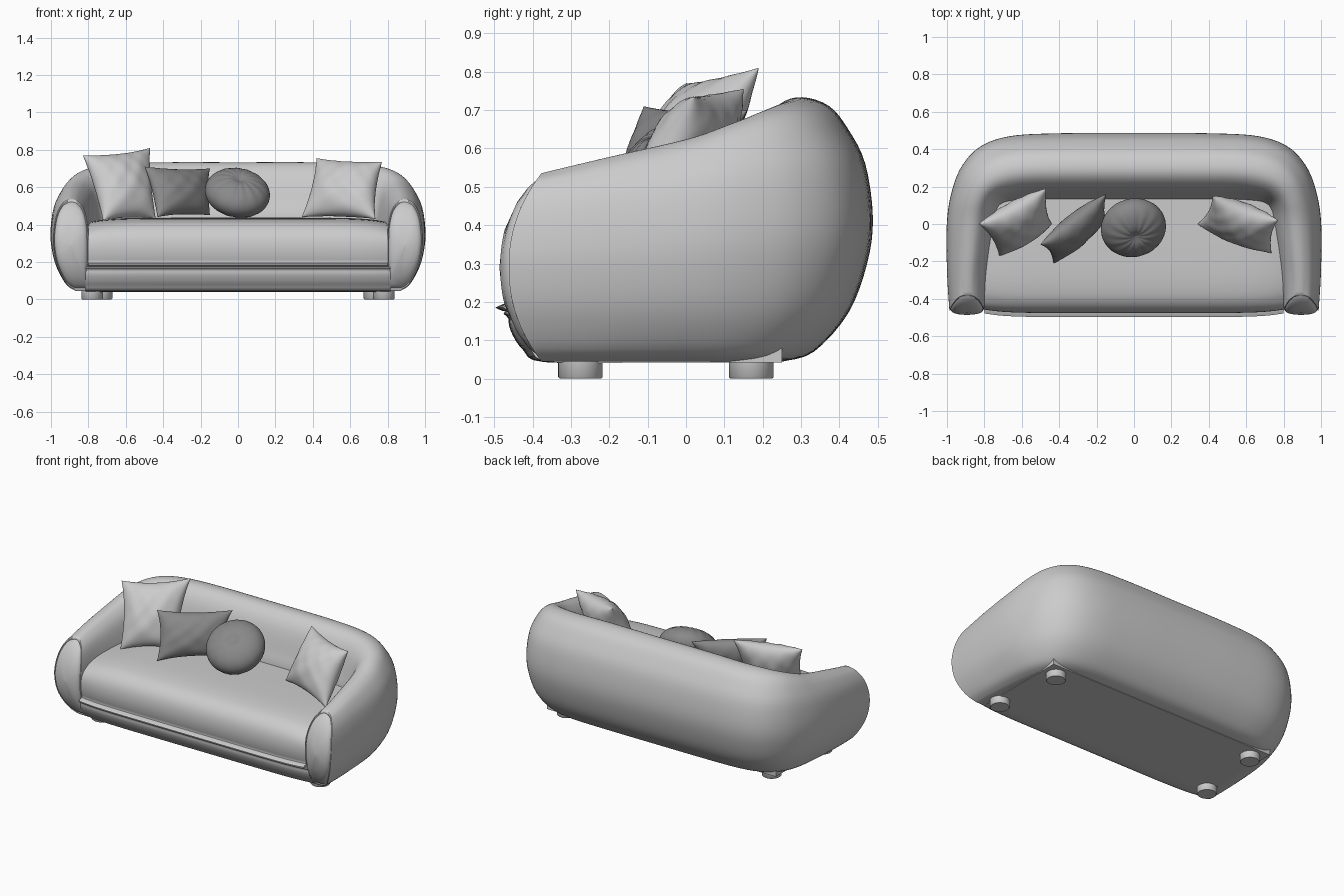
import bpy, bmesh, math
from mathutils import Vector

if "Cube" in bpy.data.objects:
    bpy.data.objects.remove(bpy.data.objects["Cube"])


def spline(pts, n):
    """Smooth open curve through tuples of numbers."""
    out = []
    for i in range(len(pts) - 1):
        a, b, c, d = (pts[max(i - 1, 0)], pts[i], pts[i + 1], pts[min(i + 2, len(pts) - 1)])
        for k in range(n):
            t = k / n
            out.append(tuple(0.5 * (2 * q + (r - p) * t + (2 * p - 5 * q + 4 * r - s) * t * t
                                    + (3 * q - p - 3 * r + s) * t ** 3)
                             for p, q, r, s in zip(a, b, c, d)))
    return out + [tuple(pts[-1])]


def skin(name, rows, loop=True, mat=None):
    """Surface through rows of points; open ends are capped, seams welded."""
    bm = bmesh.new()
    vs = [[bm.verts.new(p) for p in row] for row in rows]
    n = len(rows[0])
    for r0, r1 in zip(vs, vs[1:]):
        for j in range(n if loop else n - 1):
            k = (j + 1) % n
            bm.faces.new((r0[j], r0[k], r1[k], r1[j]))
    if loop:
        bm.faces.new(vs[0])
        bm.faces.new(vs[-1])
    bmesh.ops.remove_doubles(bm, verts=bm.verts[:], dist=1e-5)
    bmesh.ops.recalc_face_normals(bm, faces=bm.faces[:])
    me = bpy.data.meshes.new(name)
    bm.to_mesh(me)
    bm.free()
    ob = bpy.data.objects.new(name, me)
    bpy.context.collection.objects.link(ob)
    if mat:
        me.materials.append(mat)
    return ob


dark = bpy.data.materials.new("dark_fabric")
dark.diffuse_color = (0.25, 0.25, 0.25, 1)
dark.use_nodes = True
dark.node_tree.nodes["Principled BSDF"].inputs["Base Color"].default_value = dark.diffuse_color

# Wraparound back and arms: (distance in from outside, height) sections
arm = [(.12, .045), (.07, .08), (.02, .18), (0, .28), (0, .36), (.015, .45), (.045, .51),
       (.075, .53), (.1, .535), (.13, .525), (.165, .48), (.185, .4), (.19, .3), (.19, .045)]
back = [(.235, .045), (.155, .07), (.065, .17), (.015, .3), (0, .42), (.02, .56), (.065, .65),
        (.115, .71), (.185, .733), (.245, .715), (.295, .65), (.335, .52), (.36, .4), (.36, .045)]
arm = spline([(o / .19, z) for o, z in arm], 4)
back = spline([(o / .36, z) for o, z in back], 4)

# Plan stations: outer x, y, inner x, y, blend from arm to back
half = [(.985, -.44, .80, -.44, 0), (.998, -.25, .785, -.25, .18), (1, 0, .75, -.01, .44),
        (.975, .17, .73, .08, .66), (.92, .31, .69, .115, .82), (.82, .415, .62, .125, .92),
        (.66, .47, .52, .13, .97), (.4, .485, .35, .13, 1), (0, .487, 0, .13, 1)]
path = spline(half + [(-a, b, -c, d, w) for a, b, c, d, w in half[-2::-1]], 6)


def front_y(z):
    return -.462 + .085 * abs((z - .29) / .245) ** 2.2


rows = []
for ox, oy, ix, iy, w in path:
    row = []
    for (ua, za), (ub, zb) in zip(arm, back):
        u, z = ua + (ub - ua) * w, za + (zb - za) * w
        x, y = ox + (ix - ox) * u, oy + (iy - oy) * u
        k = max(0, -y / .44) ** 2
        row.append((x, y + (front_y(min(z, .535)) + .44) * k, z))
    rows.append(row)


def arm_cap(row):
    # puffed front panel of an arm, with a shallow seam around it
    cx = (min(p[0] for p in row) + max(p[0] for p in row)) / 2
    caps = []
    for f, b in [(.02, .024), (.4, .022), (.7, .016), (.85, .009), (.91, .002), (.94, -.006), (.97, 0)]:
        ring = []
        for x, y, z in row:
            zz = .29 + (z - .29) * f
            ring.append((cx + (x - cx) * f, front_y(zz) - b, zz))
        caps.append(ring)
    return caps


skin("back_and_arms", arm_cap(rows[0]) + rows + arm_cap(rows[-1])[::-1])


# Seat cushion and base: side profile (y, z) run across the width
def bench(name, prof, width, droop):
    prof = spline(prof, 4)
    out = []
    for i in range(-16, 17):
        s = math.sin(i / 16 * math.pi / 2)
        e = abs(s) ** 8
        out.append([(s * width, y + (.02 * e if y < 0 else 0),
                     z - droop * e * (z > .3) * min(1, (z - .3) / .1)) for y, z in prof])
    return skin(name, out)


bench("seat", [(.2, .183), (-.1, .183), (-.44, .183), (-.463, .2), (-.476, .27), (-.466, .34),
               (-.43, .39), (-.36, .42), (-.2, .435), (.2, .437)], .806, .025)
bench("base", [(.25, .042), (-.1, .042), (-.37, .043), (-.425, .075), (-.455, .12), (-.462, .155),
               (-.445, .178), (-.1, .18), (.25, .18)], .815, 0)
bench("seat_core", [(.2, .17), (-.42, .17), (-.42, .2), (.2, .2)], .8, 0)


# Square cushions, stretched between four corners
def cushion(name, tl, tr, bl, br, depth, mat=None):
    tl, tr, bl, br = map(Vector, (tl, tr, bl, br))
    nrm = (tr - tl + br - bl).cross(tl - bl + tr - br).normalized()
    n = 28
    for_side = []
    for side in (1, -1):
        grid = []
        for i in range(n + 1):
            t = math.sin((i / n - .5) * math.pi)
            line = []
            for j in range(n + 1):
                s = math.sin((j / n - .5) * math.pi)
                a, b = (1 - s * s), (1 - t * t)
                p, q = (s * (1 - .1 * b) + 1) / 2, (t * (1 - .1 * a) + 1) / 2
                pos = bl.lerp(br, p).lerp(tl.lerp(tr, p), q)
                fold = .05 * math.sin(9 * s + 5 * t * s) * math.sin(7 * t + 2)
                line.append(pos + nrm * side * depth * max(a * b, 0) ** .5 * (1 + fold))
            grid.append(line)
        for_side.append(grid)
    # join front and back sheets row by row into closed loops
    loops = [f + b[::-1] for f, b in zip(*for_side)]
    loops = [row + [row[0]] for row in loops]
    return skin(name, loops, loop=False, mat=mat)


cushion("left_cushion", (-.83, 0, .77), (-.47, .19, .81), (-.72, -.17, .42), (-.44, 0, .43), .095)
cushion("right_cushion", (.42, .15, .755), (.77, .02, .735), (.34, 0, .44), (.735, -.155, .43), .095)
cushion("lumbar_cushion", (-.5, -.11, .71), (-.15, .16, .70), (-.43, -.21, .44), (-.15, .04, .45), .075, dark)

# Round gathered cushion
rings = []
for i in range(25):
    a = (i / 24 - .5) * math.pi
    ring = []
    for j in range(96):
        th = j / 96 * math.tau
        c = max(math.cos(a), .01)
        r = .175 * c ** .85
        pleat = 1 + .05 * math.sin(14 * th) * c * (1 - c * .6)
        dimple = 1 - .2 * math.exp(-(r / .03) ** 2)
        ring.append((r * math.cos(th), r * math.sin(th), .1 * math.sin(a) * pleat * dimple))
    rings.append(ring)
puff = skin("round_cushion", rings, mat=dark)
puff.rotation_euler = Vector((.15, -.55, .8)).to_track_quat('Z', 'Y').to_euler()
puff.location = (-.003, -.02, .57)

# Feet
for x, y, label in [(.78, -.275, "front"), (.73, .17, "back")]:
    for sx, side in ((1, "right"), (-1, "left")):
        prof = [(.054, 0), (.058, .004), (.058, .06)]
        skin(f"{label}_{side}_foot",
             [[(sx * x + r * math.cos(k / 32 * math.tau), y + r * math.sin(k / 32 * math.tau), z)
               for k in range(32)] for r, z in prof])

bpy.ops.object.select_all(action='SELECT')
bpy.context.view_layer.objects.active = puff
bpy.ops.object.shade_smooth_by_angle(angle=math.radians(45))
